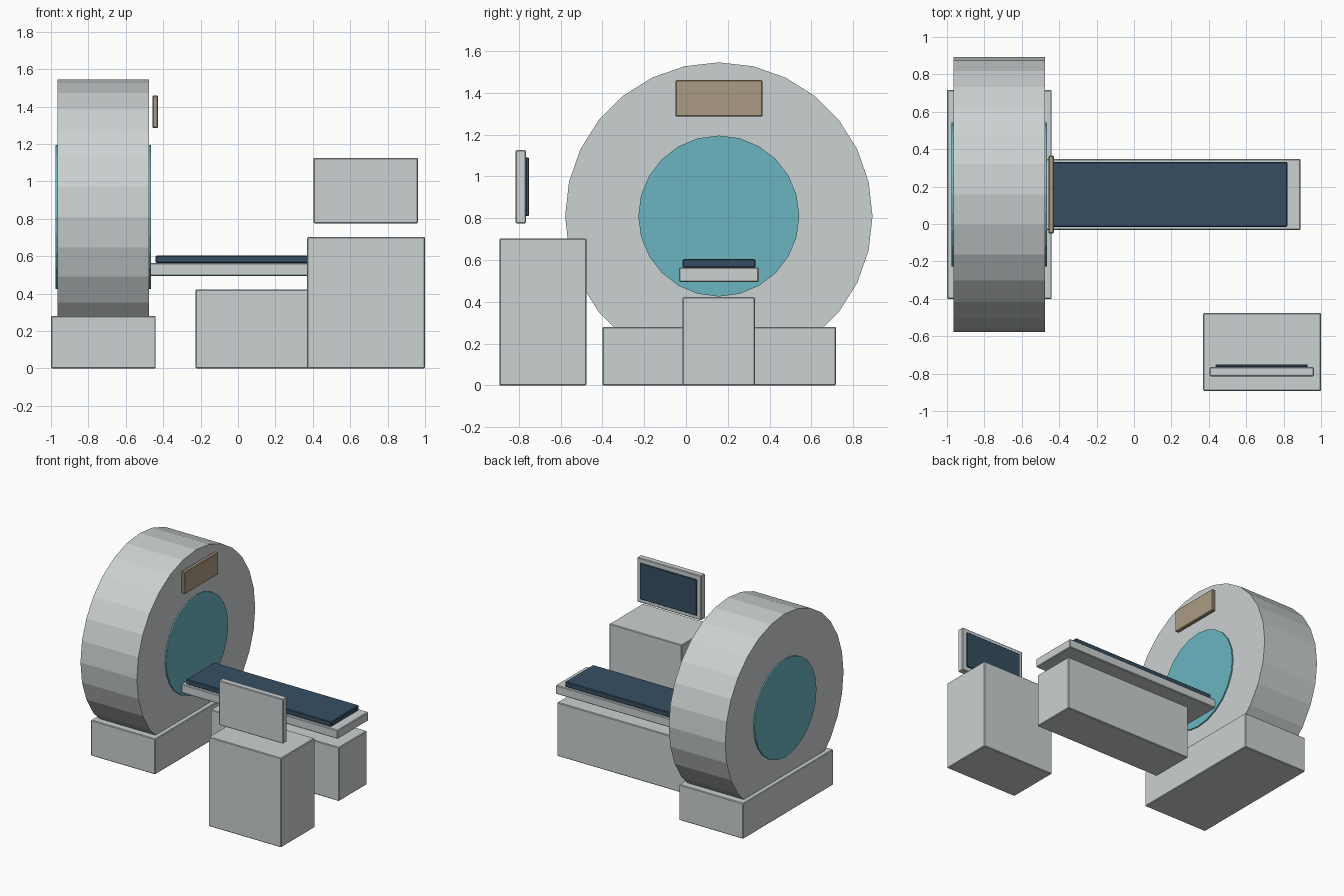
import bpy, math

if "Cube" in bpy.data.objects:
    bpy.data.objects.remove(bpy.data.objects["Cube"])

def material(name, rgb):
    m = bpy.data.materials.new(name)
    m.diffuse_color = (*rgb, 1)
    m.use_nodes = True
    m.node_tree.nodes["Principled BSDF"].inputs["Base Color"].default_value = m.diffuse_color
    return m

GREY = material("shell_grey", (0.60, 0.635, 0.64))
TEAL = material("bore_teal", (0.145, 0.46, 0.53))
NAVY = material("pad_navy", (0.038, 0.078, 0.125))
TAN = material("panel_tan", (0.41, 0.33, 0.225))

def box(name, x, y, z, mat, bevel=0.005):
    """Box from (min, max) ranges with a tiny bevel."""
    loc = [(a + b) / 2 for a, b in (x, y, z)]
    bpy.ops.mesh.primitive_cube_add(size=1, location=loc)
    ob = bpy.context.object
    ob.name = name
    ob.scale = [b - a for a, b in (x, y, z)]
    bpy.ops.object.transform_apply(location=False, rotation=False, scale=True)
    ob.data.materials.append(mat)
    if bevel:
        mod = ob.modifiers.new("edge_bevel", 'BEVEL')
        mod.width = bevel
        mod.segments = 1
    return ob

def drum(name, x, y, z, radius, sides, mat):
    """Flat-sided cylinder lying along x."""
    bpy.ops.mesh.primitive_cylinder_add(vertices=sides, radius=radius, depth=x[1] - x[0],
                                        location=((x[0] + x[1]) / 2, y, z),
                                        rotation=(0, math.pi / 2, 0))
    ob = bpy.context.object
    ob.name = name
    ob.data.materials.append(mat)
    return ob

# Scanner ring, bore and base
drum("gantry_ring", (-0.965, -0.475), 0.157, 0.81, 0.735, 28, GREY)
drum("gantry_bore", (-0.975, -0.465), 0.157, 0.81, 0.385, 24, TEAL)
box("gantry_base", (-1.0, -0.44), (-0.40, 0.717), (0, 0.28), GREY)
box("control_panel", (-0.458, -0.428), (-0.05, 0.365), (1.285, 1.46), TAN)

# Patient table
box("table_pedestal", (-0.227, 0.89), (-0.017, 0.33), (0, 0.422), GREY)
box("table_board", (-0.48, 0.89), (-0.033, 0.348), (0.495, 0.564), GREY)
box("table_pad", (-0.44, 0.82), (-0.016, 0.332), (0.564, 0.604), NAVY)

# Operator console
box("console_cabinet", (0.37, 1.0), (-0.893, -0.476), (0, 0.702), GREY)
box("monitor", (0.404, 0.962), (-0.815, -0.765), (0.775, 1.125), GREY)
box("monitor_screen", (0.437, 0.928), (-0.765, -0.752), (0.81, 1.09), NAVY, 0.002)
